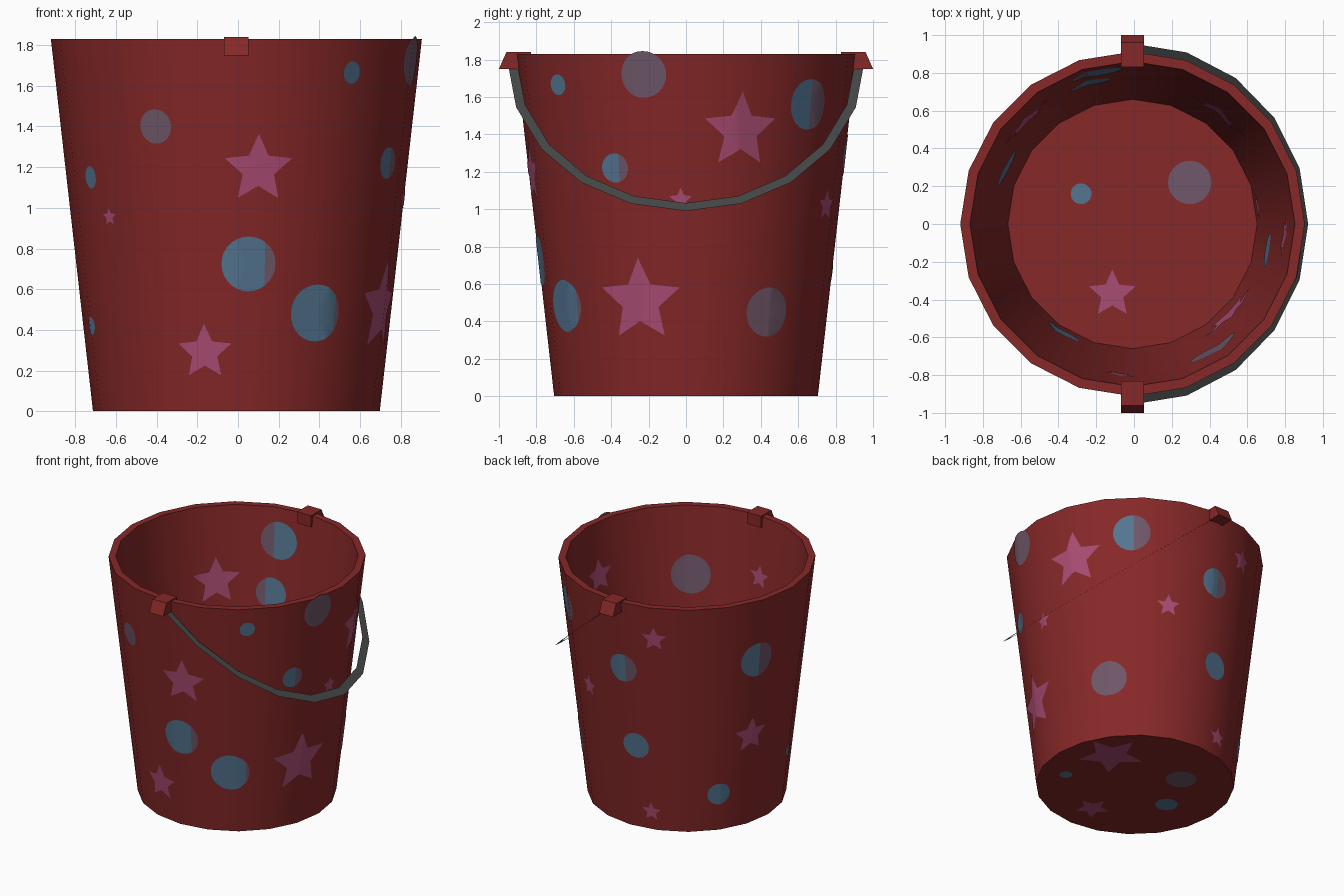
import bpy, bmesh, math

if "Cube" in bpy.data.objects:
    bpy.data.objects.remove(bpy.data.objects["Cube"])

CX, SIDES, H, FLOOR = -0.008, 20, 1.83, 0.06
STEP = math.radians(360 / SIDES)


def material(name, rgb):
    m = bpy.data.materials.new(name)
    m.diffuse_color = (*rgb, 1)
    m.use_nodes = True
    m.node_tree.nodes["Principled BSDF"].inputs["Base Color"].default_value = m.diffuse_color
    return m


RED = material("bucket red", (0.24, 0.021, 0.021))
GREY = material("handle grey", (0.062, 0.067, 0.067))
BLUE = material("dot blue", (0.09, 0.18, 0.285))
MAUVE = material("dot mauve", (0.16, 0.095, 0.14))
PINK = material("star pink", (0.40, 0.072, 0.17))


def finish(name, bm, mats, smooth=False):
    me = bpy.data.meshes.new(name)
    bm.to_mesh(me)
    bm.free()
    for m in mats:
        me.materials.append(m)
    ob = bpy.data.objects.new(name, me)
    bpy.context.collection.objects.link(ob)
    if smooth:
        bpy.ops.object.select_all(action='DESELECT')
        ob.select_set(True)
        bpy.context.view_layer.objects.active = ob
        bpy.ops.object.shade_smooth_by_angle(angle=math.radians(30))
    return ob


def outer_r(z):
    return 0.705 + (0.912 - 0.705) * z / H


def inner_r(z):
    return 0.66 + (0.86 - 0.66) * (z - FLOOR) / (H - FLOOR)


def wall_point(radius, a, z):
    """Point on the flat-sided wall; angle 0 is the front, 90 degrees is +x."""
    k = math.floor(a / STEP + 1e-6)
    f = a / STEP - k
    p, q = [(math.sin(i * STEP), -math.cos(i * STEP)) for i in (k, k + 1)]
    return (CX + radius * (p[0] + (q[0] - p[0]) * f), radius * (p[1] + (q[1] - p[1]) * f), z)


# Bucket shell: outside wall, rim, inside wall, floor and underside
bm = bmesh.new()
rings = [[bm.verts.new(wall_point(r, i * STEP, z)) for i in range(SIDES)]
         for r, z in ((0.705, 0), (0.912, H), (0.86, H), (0.66, FLOOR))]
for lo, hi in zip(rings, rings[1:]):
    for i in range(SIDES):
        j = (i + 1) % SIDES
        bm.faces.new((lo[i], lo[j], hi[j], hi[i]))
bm.faces.new(rings[0][::-1])
bm.faces.new(rings[3])
bmesh.ops.recalc_face_normals(bm, faces=bm.faces)
finish("bucket", bm, [RED], True)

# Clips folded over the rim, front and back
for name, side in (("front_clip", -1), ("back_clip", 1)):
    bm = bmesh.new()
    profile = [(1.0, 1.75), (0.96, 1.84), (0.83, 1.84), (0.83, 1.75)]
    ends = [[bm.verts.new((CX + dx, side * y, z)) for y, z in profile] for dx in (-0.06, 0.06)]
    bm.faces.new(ends[0])
    bm.faces.new(ends[1])
    for i in range(4):
        j = (i + 1) % 4
        bm.faces.new((ends[0][i], ends[0][j], ends[1][j], ends[1][i]))
    bmesh.ops.recalc_face_normals(bm, faces=bm.faces)
    finish(name, bm, [RED])

# Handle: flat ribbon hanging to the right
bm = bmesh.new()
rows = []
for i in range(11):
    t = math.radians(-90 + 18 * i)
    rows.append([bm.verts.new((CX + k * 0.93 * math.cos(t), k * 0.955 * math.sin(t),
                               1.793 - k * 0.803 * math.cos(t))) for k in (1, 0.947)])
for a, b in zip(rows, rows[1:]):
    bm.faces.new((a[0], b[0], b[1], a[1]))
finish("handle", bm, [GREY])


def add_patch(bm, star, r, split, place, cuts, flip):
    """Flat dot or star, cut at the wall edges, then laid on a surface."""
    n = 10 if star else 28
    tmp = bmesh.new()
    c = tmp.verts.new((0, 0, 0))
    ring = []
    for i in range(n):
        t = math.pi / 2 + 2 * math.pi * i / n
        d = r * (0.47 if star and i % 2 else 1)
        ring.append(tmp.verts.new((d * math.cos(t), d * math.sin(t), 0)))
    for i in range(n):
        tmp.faces.new((c, ring[i], ring[(i + 1) % n]))
    edge = split * r
    for x in list(cuts) + [edge]:
        if abs(x) < r:
            bmesh.ops.bisect_plane(tmp, geom=tmp.verts[:] + tmp.edges[:] + tmp.faces[:],
                                   dist=1e-5, plane_co=(x, 0, 0), plane_no=(1, 0, 0))
    new = {v: bm.verts.new(place(v.co.x, v.co.y)) for v in tmp.verts}
    for f in tmp.faces:
        vs = [new[v] for v in f.verts]
        g = bm.faces.new(vs[::-1] if flip else vs)
        g.material_index = 2 if star else int(f.calc_center_median().x > edge)
    tmp.free()


def wall_patches(name, radius, lift, dots, stars):
    bm = bmesh.new()
    items = [(False, *d) for d in dots] + [(True, *s, 1) for s in stars]
    for star, deg, z0, r, split in items:
        a0, r0 = math.radians(deg), radius(z0)
        k0 = round(a0 / STEP)
        cuts = [(k * STEP - a0) * r0 for k in range(k0 - 2, k0 + 3)]
        add_patch(bm, star, r, split,
                  lambda s, t: wall_point(radius(z0 + t) + lift, a0 + s / r0, z0 + t),
                  cuts, lift < 0)
    finish(name, bm, [BLUE, MAUVE, PINK], True)


def flat_patches(name, z, flip, dots, stars):
    bm = bmesh.new()
    items = [(False, *d) for d in dots] + [(True, *s, 1) for s in stars]
    for star, x, y, r, split in items:
        add_patch(bm, star, r, split, lambda s, t: (x + s, y + t, z), [], flip)
    finish(name, bm, [BLUE, MAUVE, PINK])


# Outside pattern: angle, height, radius, (mauve begins at this fraction)
outer_dots = [(-27.6, 1.40, 0.085, -1), (-59.8, 1.15, 0.055, 1), (4.4, 0.724, 0.135, 0.6),
              (31.3, 0.483, 0.14, 0.8), (-71.7, 0.42, 0.045, 1), (63, 1.22, 0.078, 0.3),
              (39.7, 1.665, 0.055, 1), (75.2, 1.72, 0.125, -1), (138.6, 1.56, 0.135, 0.1),
              (125.6, 0.45, 0.132, -1), (182.5, 1.29, 0.11, 0.2), (250.9, 1.344, 0.135, 0.1),
              (187.3, 0.668, 0.10, 1), (233, 0.295, 0.085, 1)]
outer_stars = [(7.5, 1.19, 0.175), (-50.4, 0.955, 0.045), (-12.3, 0.29, 0.14), (71, 0.51, 0.23),
               (110, 1.42, 0.21), (88, 1.05, 0.065), (157, 1.02, 0.085), (199.5, 1.573, 0.095),
               (250.5, 0.73, 0.14), (194.5, 0.145, 0.075)]
wall_patches("outside_pattern", outer_r, 0.003, outer_dots, outer_stars)

# Inside wall pattern
inner_dots = [(193.6, 1.588, 0.14, 0.3), (196.8, 1.19, 0.115, 0.4), (33, 1.32, 0.145, -1),
              (246, 0.76, 0.10, 1), (79, 0.75, 0.09, 1), (-32.5, 0.33, 0.10, 1)]
inner_stars = [(225.8, 1.27, 0.18), (85.4, 1.436, 0.13), (355, 1.38, 0.09),
               (142, 0.9, 0.19), (98, 0.22, 0.08), (47, 0.5, 0.2)]
wall_patches("inside_pattern", inner_r, -0.003, inner_dots, inner_stars)

# Floor and underside patterns
flat_patches("floor_pattern", FLOOR + 0.003, False,
             [(-0.28, 0.16, 0.055, 1), (0.295, 0.22, 0.115, -1)], [(-0.115, -0.37, 0.13)])
flat_patches("underside_pattern", -0.002, True,
             [(0.46, -0.205, 0.045, 1), (-0.21, 0.27, 0.11, -1), (-0.36, -0.07, 0.08, 1)],
             [(0.39, 0.21, 0.24), (0.01, -0.45, 0.13)])
